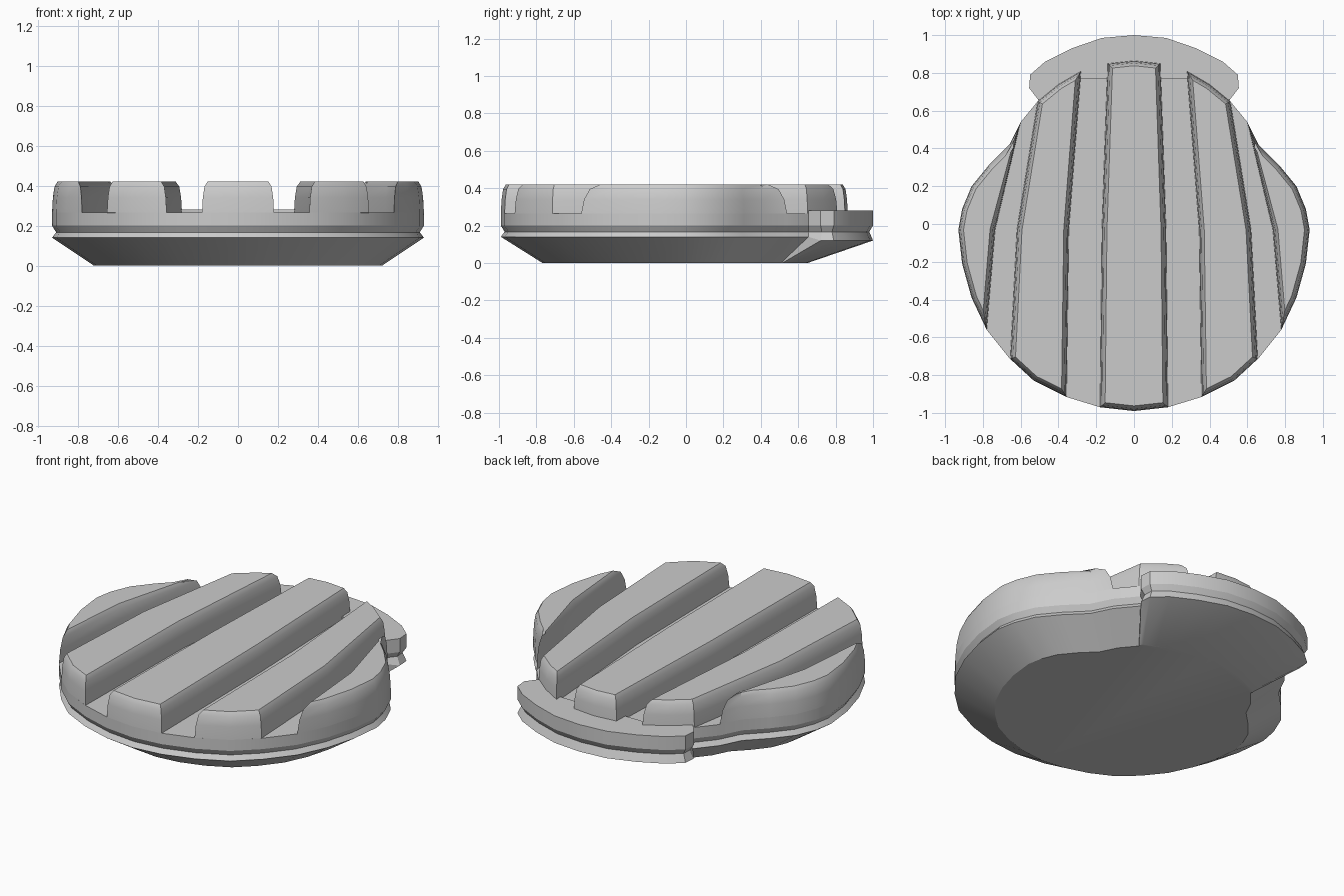
import bpy, bmesh, math
from mathutils import Vector

if "Cube" in bpy.data.objects:
    bpy.data.objects.remove(bpy.data.objects["Cube"])

# Right half of the plan outline, front to back
SHELL = [(0, -.99), (.18, -.97), (.36, -.915), (.53, -.83), (.66, -.71), (.78, -.56),
         (.86, -.39), (.91, -.21), (.93, -.03), (.91, .08), (.86, .20), (.77, .31),
         (.66, .42), (.60, .54), (.505, .655)]
HINGE = [(.555, .72), (.55, .79), (.47, .86), (.33, .93), (.17, .985), (0, 1)]
HINGE_FOOT = [(.395, .515), (.385, .535), (.32, .565), (.22, .605), (.11, .64), (0, .65)]


def mirrored(half):
    """Close a half outline by mirroring the points that are off the centre line."""
    return half + [(-x, y) for x, y in reversed(half) if x > 0]


def inset(pts, d):
    """Mitred inset of a counter-clockwise outline, with limited mitre."""
    out = []
    for i, p in enumerate(pts):
        p = Vector(p)
        a = (p - Vector(pts[i - 1])).normalized()
        b = (Vector(pts[(i + 1) % len(pts)]) - p).normalized()
        n = Vector((-a.y - b.y, a.x + b.x)).normalized()
        c = max(n.dot(Vector((-a.y, a.x))), .25)
        out.append(tuple(p + n * d / c))
    return out


def loft(name, rings):
    """Skin a stack of equal-length 3D rings and cap both ends."""
    bm = bmesh.new()
    loops = [[bm.verts.new(p) for p in r] for r in rings]
    for lo, hi in zip(loops, loops[1:]):
        for i in range(len(lo)):
            j = (i + 1) % len(lo)
            bm.faces.new((lo[i], lo[j], hi[j], hi[i]))
    bm.faces.new(loops[0][::-1])
    bm.faces.new(loops[-1])
    bmesh.ops.recalc_face_normals(bm, faces=bm.faces)
    mesh = bpy.data.meshes.new(name)
    bm.to_mesh(mesh)
    bm.free()
    ob = bpy.data.objects.new(name, mesh)
    bpy.context.collection.objects.link(ob)
    bpy.ops.object.select_all(action='DESELECT')
    ob.select_set(True)
    bpy.context.view_layer.objects.active = ob
    bpy.ops.object.shade_smooth_by_angle(angle=math.radians(30))
    return ob


def at(pts, z):
    return [(x, y, z) for x, y in pts]


# Body: sloped underside, pinched seam, low wall
plan = mirrored(SHELL + HINGE)
foot = mirrored([(x * .775, y * .775) for x, y in SHELL] + HINGE_FOOT)
rim = [(x, y, .12 if y > .7 else .14) for x, y in plan]
loft("shell_body", [at(foot, 0), rim, at(inset(plan, .02), .167),
                    at(plan, .2), at(plan, .265)])

# Hinge: slightly raised slab behind the ribs
slab = HINGE + [(-x, y) for x, y in reversed(HINGE[:-1])]
slab = [(.505, .655)] + slab + [(-.505, .655), (-.28, .77), (.28, .77)]
loft("hinge_slab", [at(slab, .22), at(slab, .28)])


# Ribs: rounded-over prisms
def rib(name, pts):
    levels = [(.012, .25), (0, .265), (.004, .34), (.012, .395), (.027, .42)]
    loft(name, [at(inset(pts, d), z) for d, z in levels])


rib("rib_centre", mirrored([(0, -.99), (.18, -.97), (.17, -.03), (.14, .85), (0, .865)]))
middle = [(.357, -.916), (.53, -.83), (.655, -.715), (.62, -.03), (.51, .65),
          (.40, .74), (.28, .81), (.345, -.03)]
outer = SHELL[5:14] + [(.735, -.03)]
for part, pts in (("middle", middle), ("outer", outer)):
    rib("rib_" + part + "_right", pts)
    rib("rib_" + part + "_left", [(-x, y) for x, y in reversed(pts)])
